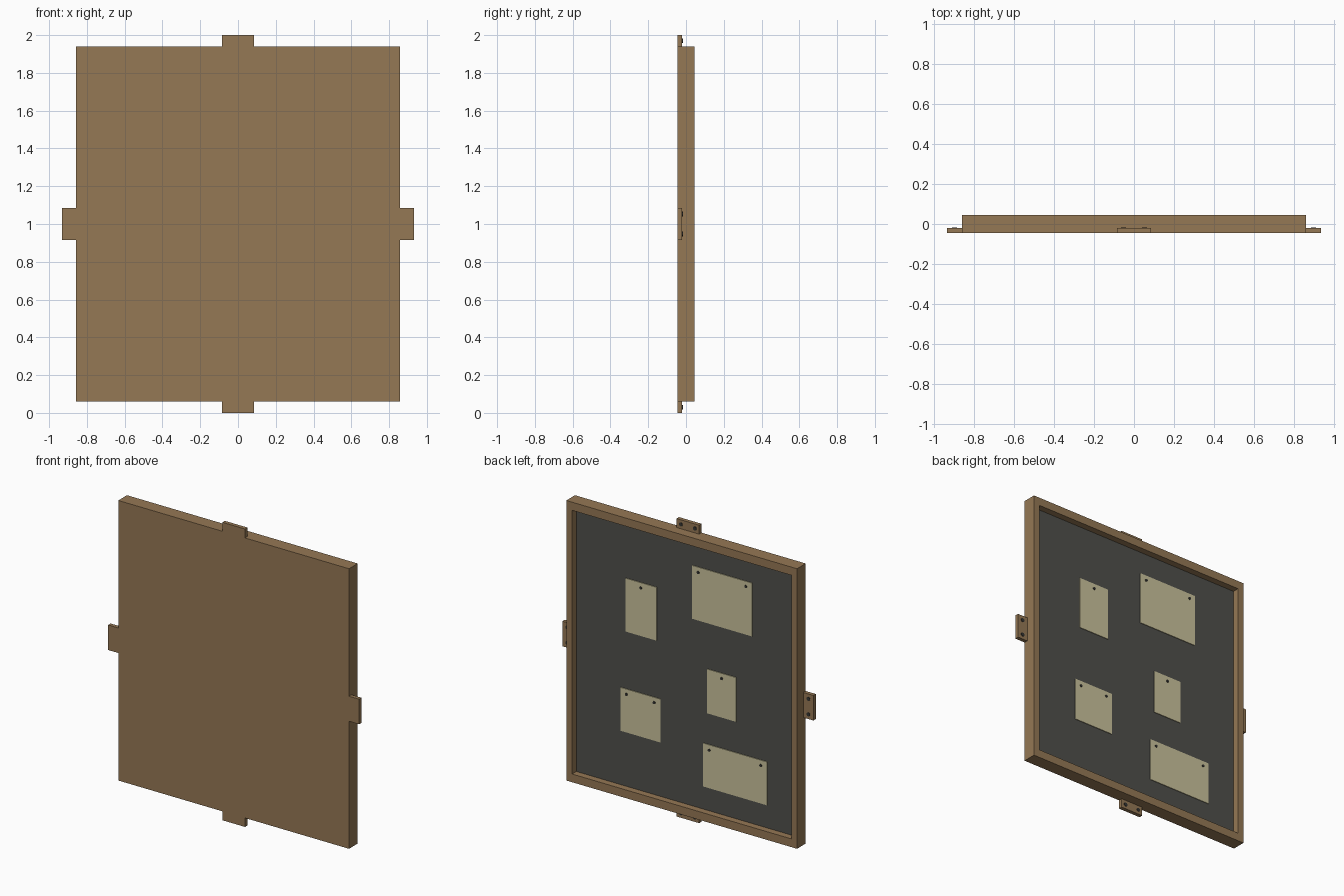
import bpy, bmesh, math
from mathutils import Matrix, Vector

if "Cube" in bpy.data.objects:
    bpy.data.objects.remove(bpy.data.objects["Cube"])


def material(name, rgb):
    m = bpy.data.materials.new(name)
    m.diffuse_color = (*rgb, 1)
    m.use_nodes = True
    m.node_tree.nodes["Principled BSDF"].inputs["Base Color"].default_value = m.diffuse_color
    return m


WOOD = material("brown wood", (0.30, 0.188, 0.09))
BOARD = material("dark grey board", (0.08, 0.08, 0.071))
PAPER = material("aged paper", (0.59, 0.54, 0.33))
METAL = material("dark metal", (0.035, 0.035, 0.032))


def finish(bm, name, mat):
    bmesh.ops.recalc_face_normals(bm, faces=bm.faces)
    me = bpy.data.meshes.new(name)
    bm.to_mesh(me)
    bm.free()
    me.materials.append(mat)
    ob = bpy.data.objects.new(name, me)
    bpy.context.collection.objects.link(ob)
    return ob


def box_bm(x0, x1, y0, y1, z0, z1):
    bm = bmesh.new()
    centre = Vector(((x0 + x1) / 2, (y0 + y1) / 2, (z0 + z1) / 2))
    size = Matrix.Diagonal((x1 - x0, y1 - y0, z1 - z0, 1))
    bmesh.ops.create_cube(bm, size=1, matrix=Matrix.Translation(centre) @ size)
    return bm


def box(name, mat, *extent):
    return finish(box_bm(*extent), name, mat)


def stud(name, x, z, y0, y1, r):
    # short round head pointing to the back
    bm = bmesh.new()
    m = Matrix.Translation((x, (y0 + y1) / 2, z)) @ Matrix.Rotation(math.pi / 2, 4, 'X')
    bmesh.ops.create_cone(bm, cap_ends=True, segments=12, radius1=r, radius2=r,
                          depth=y1 - y0, matrix=m)
    return finish(bm, name, METAL)


# Frame: a slab whose back face is inset and sunk to leave a raised rim
W, Y, Z0, Z1 = 0.857, 0.046, 0.06, 1.94
RIM_X, RIM_Z, FLOOR = 0.043, 0.055, -0.003
bm = box_bm(-W, W, -Y, Y, Z0, Z1)
bm.faces.ensure_lookup_table()
back = max(bm.faces, key=lambda f: f.calc_center_median().y)
bmesh.ops.inset_region(bm, faces=[back], thickness=0.02)
for v in back.verts:
    v.co.x = math.copysign(W - RIM_X, v.co.x)
    v.co.z = Z1 - RIM_Z if v.co.z > 1 else Z0 + RIM_Z
floor = bmesh.ops.extrude_discrete_faces(bm, faces=[back])["faces"][0]
for v in floor.verts:
    v.co.y = FLOOR
finish(bm, "frame", WOOD)

# Dark board lying in the recess
box("board", BOARD, -W + RIM_X, W - RIM_X, FLOOR, 0.001, Z0 + RIM_Z, Z1 - RIM_Z)

# Paper notes: x range, z range, number of pins
notes = [(0.216, 0.446, 1.155, 1.513, 1), (-0.494, -0.05, 1.373, 1.731, 2),
         (0.187, 0.483, 0.479, 0.77, 2), (-0.376, -0.161, 0.768, 1.065, 1),
         (-0.605, -0.131, 0.269, 0.56, 2)]
for x0, x1, z0, z1, pins in notes:
    box("note", PAPER, x0, x1, 0.001, 0.006, z0, z1)
    xs = [(x0 + x1) / 2] if pins == 1 else [x0 + 0.045, x1 - 0.045]
    for x in xs:
        stud("pin", x, z1 - 0.035, 0.004, 0.011, 0.009)

# Mounting tabs flush with the front, each with two screws on the back
T, YT = 0.084, -0.02
for s in (-1, 1):
    xa, xb = sorted((s * W, s * 0.932))
    box("side_tab", WOOD, xa, xb, -Y, YT, 1 - T, 1 + T)
    za, zb = sorted((1 + s * 0.94, 1 + s))
    box("end_tab", WOOD, -T, T, -Y, YT, za, zb)
    for k in (-0.052, 0.052):
        stud("side_screw", s * 0.895, 1 + k, YT - 0.005, YT + 0.003, 0.013)
        stud("end_screw", k, 1 + s * 0.97, YT - 0.005, YT + 0.003, 0.013)
